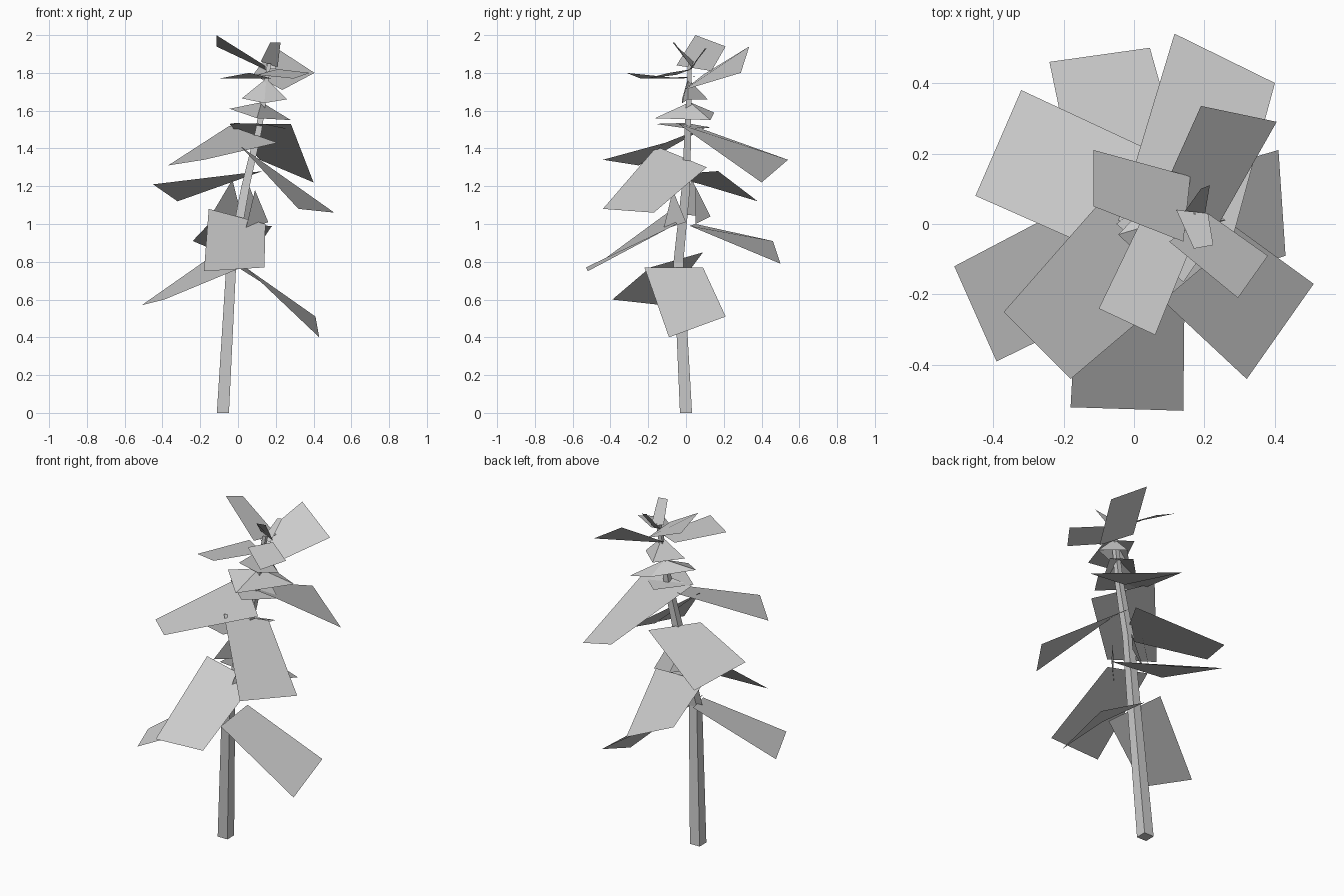
import bpy
from mathutils import Vector

default_cube = bpy.data.objects.get("Cube")
if default_cube:
    bpy.data.objects.remove(default_cube, do_unlink=True)

# One plain grey for the whole tree
GREY = (0.6, 0.6, 0.6, 1)
grey = bpy.data.materials.new("plain_grey")
grey.use_nodes = True
grey.diffuse_color = GREY
grey.node_tree.nodes["Principled BSDF"].inputs["Base Color"].default_value = GREY


def add_mesh(name, points, faces):
    mesh = bpy.data.meshes.new(name)
    mesh.from_pydata([tuple(point) for point in points], [], faces)
    mesh.materials.append(grey)
    tree_part = bpy.data.objects.new(name, mesh)
    bpy.context.collection.objects.link(tree_part)
    return tree_part


def bough(name, outer_start, outer_end, root_end, root_start):
    """A flat foliage card running from its outer edge back to the trunk."""
    add_mesh(name, (outer_start, outer_end, root_end, root_start), [(0, 1, 2, 3)])


def spike(name, tip, base_start, base_end):
    """A narrow triangular leaf."""
    add_mesh(name, (tip, base_start, base_end), [(0, 1, 2)])


def canopy(name, peak, rim):
    """A shallow roof of leaves: triangles from a peak to the rim points."""
    count = len(rim)
    faces = [(0, 1 + i, 1 + (i + 1) % count) for i in range(count)]
    add_mesh(name, [peak, *rim], faces)


def bent_trunk(name, path):
    """A square trunk swept along (centre, half width) stations."""
    points, faces = [], []
    for centre, half in path:
        for side_x, side_y in ((-1, -1), (1, -1), (1, 1), (-1, 1)):
            points.append(Vector(centre) + Vector((side_x, side_y, 0)) * half)
    for ring in range(len(path) - 1):
        for side in range(4):
            following = (side + 1) % 4
            low, high = ring * 4, ring * 4 + 4
            faces.append((low + side, low + following, high + following, high + side))
    last = len(points) - 4
    faces += [(3, 2, 1, 0), tuple(range(last, last + 4))]
    add_mesh(name, points, faces)


# Leaning trunk
bent_trunk("trunk", [
    ((-.08, 0, 0), .032),
    ((-.035, -.04, .8), .026),
    ((.04, 0, 1.2), .022),
    ((.11, .01, 1.5), .017),
    ((.165, .02, 1.85), .01),
])

# Lowest boughs
bough("low_right_bough", (-.51, -.12, .57), (-.39, -.39, .6), (.02, -.19, .77), (-.11, .09, .85))
bough("low_left_bough", (.41, .21, .51), (.43, -.09, .4), (.04, -.22, .77), (0, .09, .77))
bough("low_front_bough", (-.18, -.52, .75), (.14, -.53, .77), (.145, -.05, 1), (-.155, -.07, 1.08))
bough("low_back_bough", (-.24, .46, .91), (.045, .5, .79), (.18, .02, .99), (-.155, .05, 1))

# Middle boughs
bough("middle_left_bough", (.51, -.17, 1.06), (.32, -.44, 1.08), (.015, -.155, 1.41), (.125, .11, 1.3))
bough("middle_right_bough", (-.45, .08, 1.21), (-.32, .38, 1.12), (.13, .17, 1.28), (-.02, -.11, 1.26))
bough("middle_front_bough", (-.37, -.25, 1.31), (-.18, -.44, 1.34), (.21, -.11, 1.43), (-.045, .12, 1.52))
bough("middle_back_bough", (.115, .54, 1.34), (.4, .4, 1.22), (.28, -.04, 1.53), (-.045, .01, 1.53))

# Upper boughs
bough("upper_right_bough", (-.115, .05, 2), (-.115, .21, 1.94), (.16, .135, 1.81), (.14, -.05, 1.84))
bough("upper_back_bough", (.19, .335, 1.94), (.405, .29, 1.8), (.235, -.01, 1.71), (.08, .09, 1.79))
bough("upper_front_bough", (-.1, -.24, 1.77), (.06, -.315, 1.8), (.18, -.02, 1.77), (.04, .05, 1.78))
bough("upper_left_bough", (.38, -.09, 1.8), (.295, -.21, 1.77), (.1, -.05, 1.79), (.21, .03, 1.82))

# Small tufts at the very top
bough("top_front_tuft", (.17, -.07, 1.96), (.225, -.06, 1.96), (.21, .03, 1.83), (.12, .04, 1.86))
bough("top_back_tuft", (.19, .1, 1.93), (.215, .11, 1.93), (.2, .02, 1.82), (.14, .03, 1.82))

# Two shallow canopies under the crown
canopy("wide_canopy", (.125, .02, 1.645),
       [(-.045, -.03, 1.61), (.1, -.165, 1.56), (.28, .13, 1.55), (.13, .15, 1.59)])
canopy("lower_canopy", (.11, 0, 1.52),
       [(-.05, 0, 1.535), (.14, -.165, 1.53), (.26, .01, 1.505), (.12, .135, 1.51)])

# Drooping spikes around the middle of the trunk
spike("middle_spike_right", (-.03, .03, 1.235), (-.14, -.03, 1.05), (.02, .13, 1.04))
spike("middle_spike_left", (.09, -.07, 1.18), (.16, 0, 1.01), (.04, -.12, .97))
spike("middle_spike_back", (.06, .05, 1.2), (.12, .13, 1.04), (-.03, .05, 1))

# Short skirt of leaves below the crown
canopy("crown_skirt", (.15, .01, 1.77),
       [(.02, -.02, 1.665), (.14, -.02, 1.64), (.26, .01, 1.66), (.14, .115, 1.66)])
